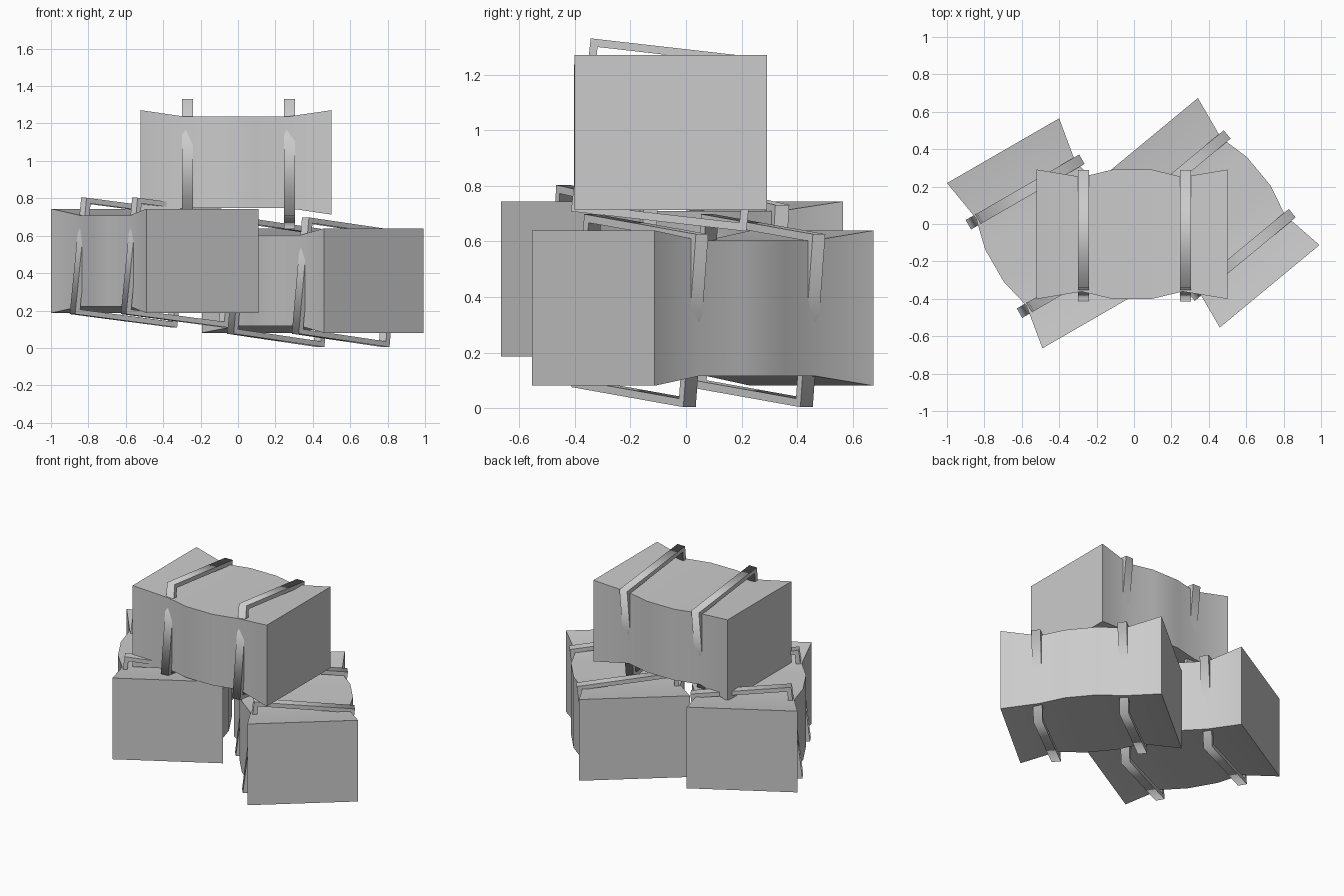
import bpy, bmesh
from math import radians
from mathutils import Matrix

if "Cube" in bpy.data.objects:
    bpy.data.objects.remove(bpy.data.objects["Cube"])

# Bale cross-sections along its length: position, half width, half height
SECTIONS = [(-0.51, 0.346, 0.279), (-0.27, 0.306, 0.244), (-0.1, 0.347, 0.244),
            (0.1, 0.347, 0.244), (0.27, 0.306, 0.244), (0.51, 0.346, 0.279)]


def finish(name, bm, matrix):
    bmesh.ops.recalc_face_normals(bm, faces=bm.faces)
    mesh = bpy.data.meshes.new(name)
    bm.to_mesh(mesh)
    bm.free()
    obj = bpy.data.objects.new(name, mesh)
    bpy.context.collection.objects.link(obj)
    obj.matrix_world = matrix
    return obj


def ring(bm, x, w, h):
    return [bm.verts.new((x, sy * w, sz * h)) for sy, sz in ((-1, -1), (1, -1), (1, 1), (-1, 1))]


def bridge(bm, a, b):
    return [bm.faces.new((a[i], a[(i + 1) % 4], b[(i + 1) % 4], b[i])) for i in range(4)]


def make_bale(name, matrix):
    bm = bmesh.new()
    rings = [ring(bm, *s) for s in SECTIONS]
    for a, b in zip(rings, rings[1:]):
        bridge(bm, a, b)
    bm.faces.new(rings[0])
    bm.faces.new(rings[-1])
    obj = finish(name, bm, matrix)
    bpy.ops.object.select_all(action='DESELECT')
    obj.select_set(True)
    bpy.context.view_layer.objects.active = obj
    bpy.ops.object.shade_smooth_by_angle(angle=radians(35))


def make_strap(name, matrix, w=0.317, h=0.313, half=0.029, t=0.028):
    # Closed rectangular band: soft around the loop, crisp along the rims
    bm = bmesh.new()
    o0, o1 = ring(bm, -half, w, h), ring(bm, half, w, h)
    i0, i1 = ring(bm, -half, w - t, h - t), ring(bm, half, w - t, h - t)
    for a, b in ((o0, o1), (o1, i1), (i1, i0), (i0, o0)):
        bridge(bm, a, b)
    for f in bm.faces:
        f.smooth = True
    for e in bm.edges:
        a, b = e.verts
        if abs(a.co.x - b.co.x) < 1e-5:
            e.smooth = False
    finish(name, bm, matrix)


# Three strapped bales: two on the bottom, one stacked on top
for name, loc, angle in (("left_bale", (-0.445, -0.05, 0.465), -60),
                         ("right_bale", (0.40, 0.06, 0.36), -50.4),
                         ("top_bale", (-0.01, -0.055, 0.992), 0)):
    base = Matrix.Translation(loc) @ Matrix.Rotation(radians(angle), 4, 'Z')
    make_bale(name, base)
    for side, x in (("a", -0.26), ("b", 0.286)):
        tilt = Matrix.Translation((x, -0.008, -0.009)) @ Matrix.Rotation(radians(-6.5), 4, 'X')
        make_strap(f"{name}_strap_{side}", base @ tilt)
